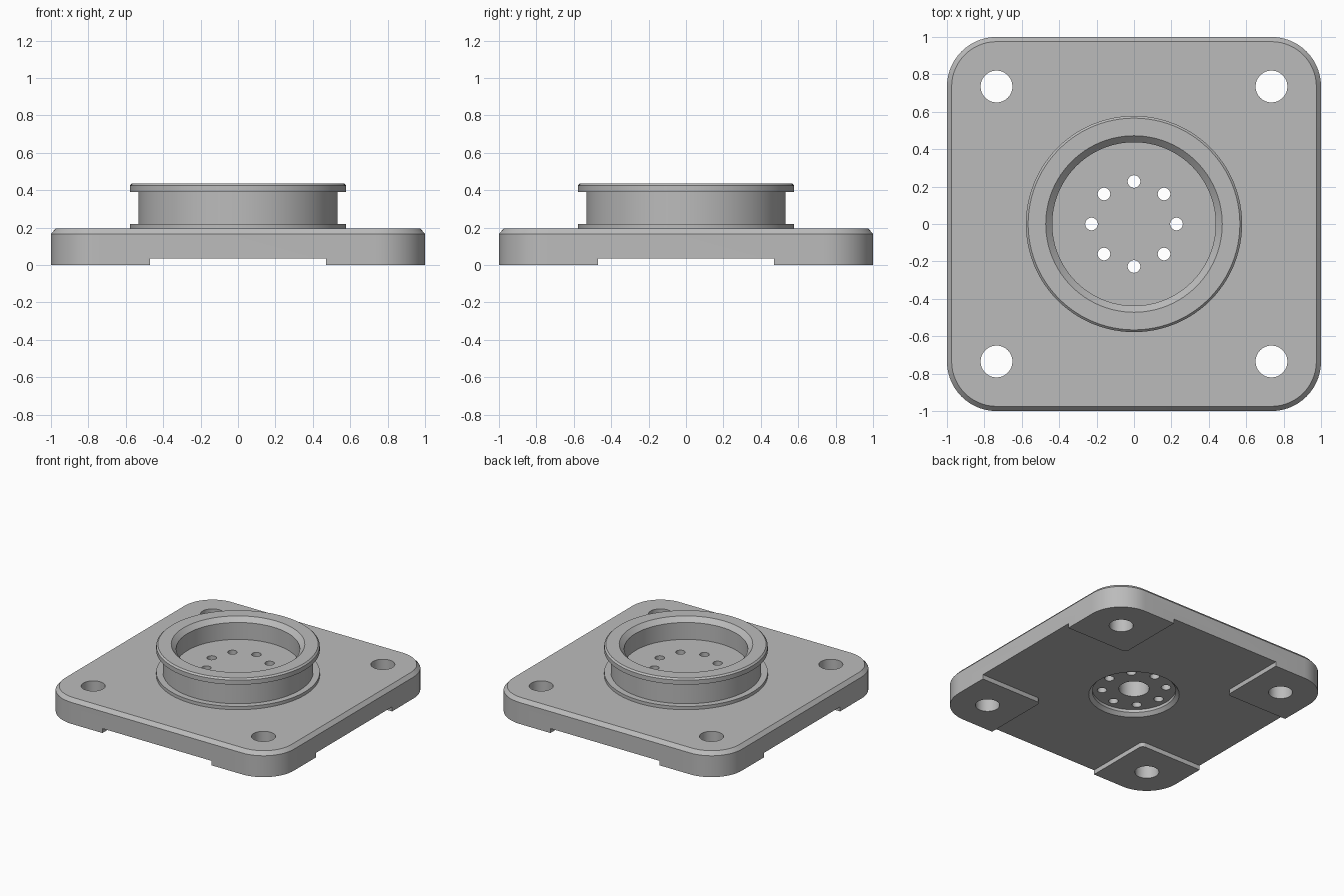
import bpy, bmesh
from math import sin, cos, pi, radians

cube = bpy.data.objects.get("Cube")
if cube:
    bpy.data.objects.remove(cube, do_unlink=True)

metal = bpy.data.materials.new("plain grey metal")
metal.use_nodes = True
grey = (0.5, 0.5, 0.5, 1)
metal.diffuse_color = grey
metal.node_tree.nodes["Principled BSDF"].inputs["Base Color"].default_value = grey


def arc(cx, cy, r, start, end, n):
    """Points along an arc, angles in degrees."""
    angles = [radians(start + (end - start) * i / n) for i in range(n + 1)]
    return [(cx + r * cos(a), cy + r * sin(a)) for a in angles]


def four_fold(points):
    """Repeat one quadrant of an outline round the centre."""
    outline = []
    for _ in range(4):
        outline += points
        points = [(-y, x) for x, y in points]
    return outline


def circle(r, n, cx=0, cy=0):
    return arc(cx, cy, r, 0, 360, n)[:-1]


def loft(name, rings):
    """Closed solid through (outline, z) rings, capped at both ends."""
    bm = bmesh.new()
    loops = [[bm.verts.new((x, y, z)) for x, y in pts] for pts, z in rings]
    for low, high in zip(loops, loops[1:]):
        for i in range(len(low)):
            bm.faces.new((low[i - 1], low[i], high[i], high[i - 1]))
    bm.faces.new(loops[0][::-1])
    bm.faces.new(loops[-1])
    bmesh.ops.recalc_face_normals(bm, faces=bm.faces)
    mesh = bpy.data.meshes.new(name)
    bm.to_mesh(mesh)
    bm.free()
    mesh.materials.append(metal)
    obj = bpy.data.objects.new(name, mesh)
    bpy.context.collection.objects.link(obj)
    return obj


def lathe(name, profile, n=96, cx=0, cy=0):
    return loft(name, [(circle(r, n, cx, cy), z) for r, z in profile])


def combine(target, tool, operation):
    """Apply a boolean and remove the helper."""
    tool.hide_render = True
    mod = target.modifiers.new("combine", "BOOLEAN")
    mod.operation, mod.solver, mod.object = operation, "EXACT", tool
    bpy.context.view_layer.objects.active = target
    bpy.ops.object.modifier_apply(modifier=mod.name)
    bpy.data.objects.remove(tool, do_unlink=True)


# Square plate with rounded corners and a chamfered top edge
HOLE = 0.735
edge = four_fold(arc(HOLE, HOLE, 0.265, 0, 90, 14))
inset = four_fold(arc(HOLE, HOLE, 0.24, 0, 90, 14))
flange = loft("mounting_flange", [(edge, 0), (edge, 0.167), (inset, 0.195)])

# Grooved collar with a lip and an open cup inside
collar = lathe("socket_collar", [
    (0.578, 0.12), (0.578, 0.22), (0.532, 0.22), (0.532, 0.39),
    (0.578, 0.39), (0.578, 0.425), (0.566, 0.437), (0.472, 0.437),
    (0.437, 0.402), (0.437, 0.27)])
combine(flange, collar, "UNION")

# Cross-shaped relief underneath leaves four corner pads
quadrant = [(1.2, 0.47)] + arc(0.5, 0.5, 0.03, 270, 180, 4) + [(0.47, 1.2)]
cross = four_fold(quadrant)
combine(flange, loft("relief_cutter", [(cross, -0.1), (cross, 0.035)]), "DIFFERENCE")

# Chamfered recess and blind centre bore on the underside
combine(flange, lathe("recess_cutter", [
    (0.32, -0.05), (0.32, 0.035), (0.295, 0.06), (0.295, 0.082)]), "DIFFERENCE")
combine(flange, lathe("bore_cutter", [(0.107, 0.03), (0.107, 0.22)], 48), "DIFFERENCE")

# Bolt holes in the corners
for cx in (-HOLE, HOLE):
    for cy in (-HOLE, HOLE):
        combine(flange, lathe("bolt_cutter", [(0.085, -0.1), (0.085, 0.3)], 48, cx, cy),
                "DIFFERENCE")

# Ring of eight pin holes through the cup floor
for cx, cy in circle(0.227, 8):
    combine(flange, lathe("pin_cutter", [(0.034, 0.03), (0.034, 0.33)], 24, cx, cy),
            "DIFFERENCE")

bpy.ops.object.select_all(action="DESELECT")
flange.select_set(True)
bpy.context.view_layer.objects.active = flange
bpy.ops.object.shade_smooth_by_angle(angle=radians(30))
